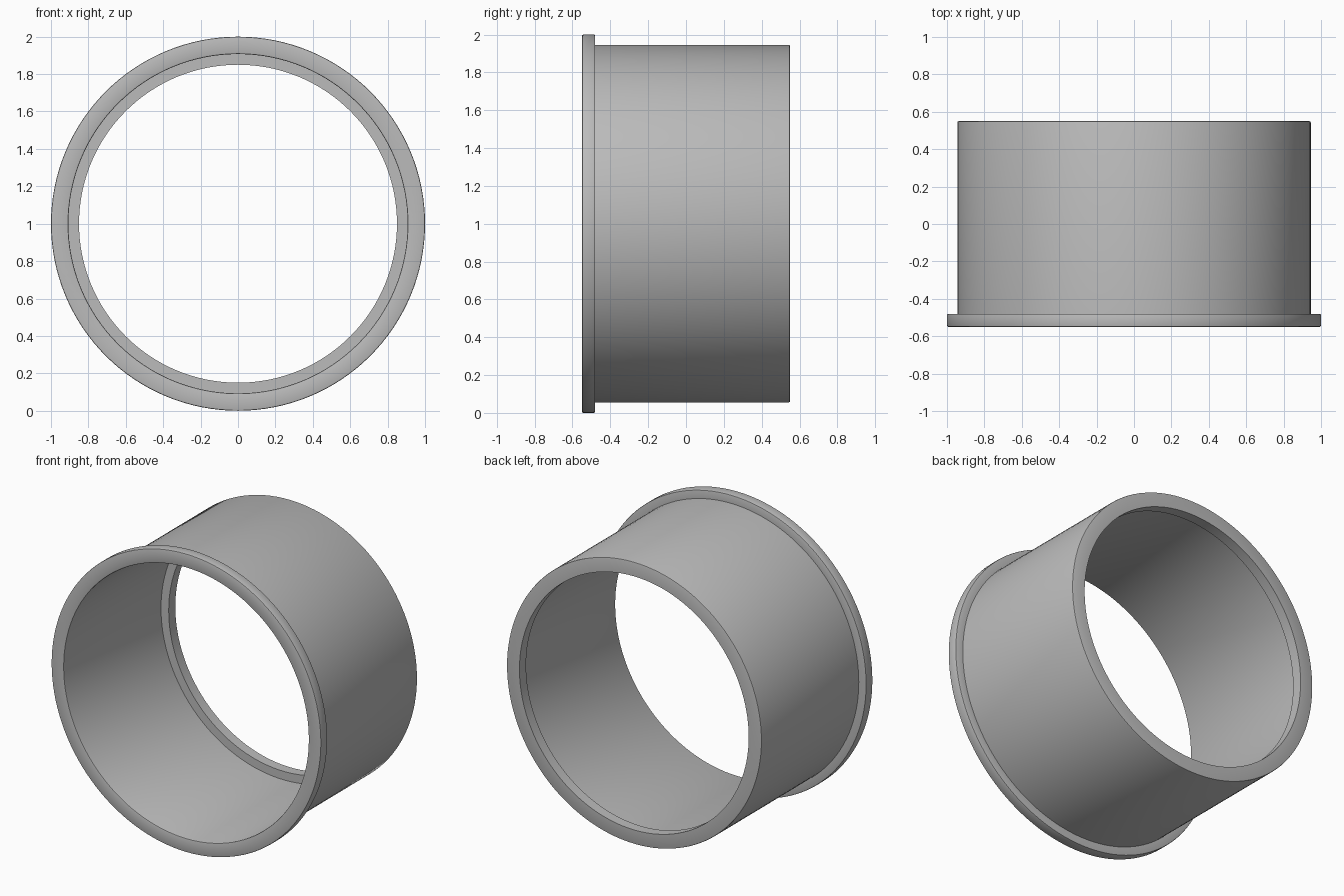
import bpy
import bmesh
from math import radians, tau
from mathutils import Matrix, Vector

cube = bpy.data.objects.get("Cube")
if cube:
    bpy.data.objects.remove(cube, do_unlink=True)

# Plain grey for the whole part
grey = bpy.data.materials.new("satin grey")
grey.use_nodes = True
colour = (0.5, 0.5, 0.5, 1.0)
grey.diffuse_color = colour
grey.node_tree.nodes["Principled BSDF"].inputs["Base Color"].default_value = colour

SEGMENTS = 128
HALF = 0.55          # half the length along y
FLANGE_BACK = -0.48  # rear face of the front flange
LIP_FRONT = 0.48     # front face of the inner lip
EDGE = 0.008         # softened edge width

# Cross-section of the sleeve wall: (radius, y)
profile = [
    (0.907, -HALF), (1.0, -HALF), (1.0, FLANGE_BACK), (0.945, FLANGE_BACK),
    (0.945, HALF), (0.85, HALF), (0.85, LIP_FRONT), (0.907, LIP_FRONT),
]
softened = {0, 1, 2, 4}

# Round the outer corners of the section
section = []
for i, corner in enumerate(profile):
    p = Vector(corner)
    if i not in softened:
        section.append(p)
        continue
    a = p + (Vector(profile[i - 1]) - p).normalized() * EDGE
    b = p + (Vector(profile[(i + 1) % len(profile)]) - p).normalized() * EDGE
    section += [a, (a + b) / 4 + p / 2, b]

# Revolve the section about the y axis
bm = bmesh.new()
verts = [bm.verts.new((p.x, p.y, 0)) for p in section]
edges = [bm.edges.new((v, verts[(i + 1) % len(verts)])) for i, v in enumerate(verts)]
bmesh.ops.spin(bm, geom=verts + edges, cent=(0, 0, 0), axis=(0, 1, 0),
               angle=tau, steps=SEGMENTS, use_merge=True)
bmesh.ops.remove_doubles(bm, verts=bm.verts, dist=0.0001)
bmesh.ops.recalc_face_normals(bm, faces=bm.faces)
bmesh.ops.transform(bm, matrix=Matrix.Translation((0, 0, 1)), verts=bm.verts)

mesh = bpy.data.meshes.new("flanged_sleeve")
bm.to_mesh(mesh)
bm.free()
mesh.materials.append(grey)
sleeve = bpy.data.objects.new("flanged_sleeve", mesh)
bpy.context.collection.objects.link(sleeve)

# Smooth the curved walls, keep the rims sharp
bpy.ops.object.select_all(action="DESELECT")
sleeve.select_set(True)
bpy.context.view_layer.objects.active = sleeve
bpy.ops.object.shade_smooth_by_angle(angle=radians(20))
